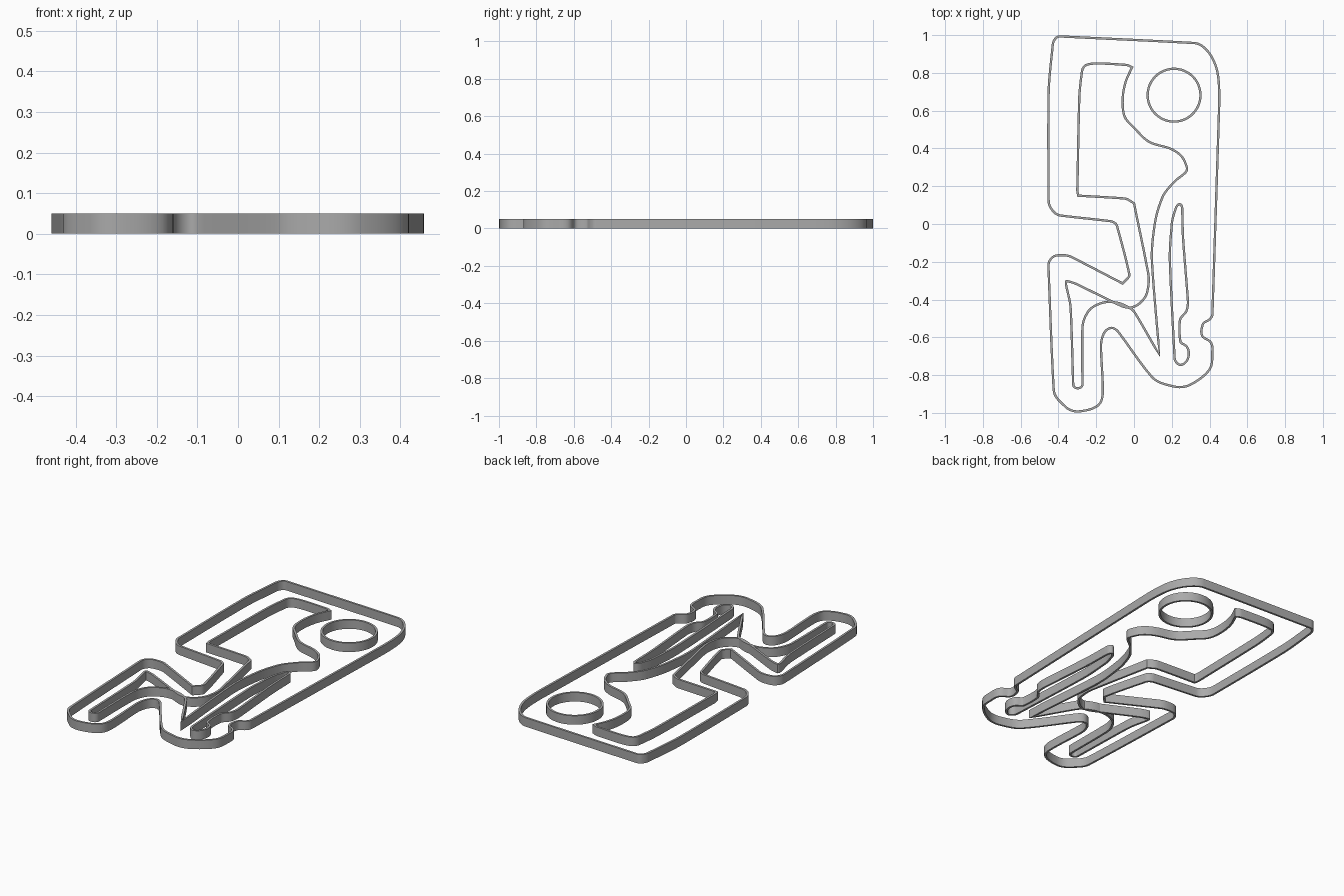
import bpy
import bmesh
from mathutils import Vector

HEIGHT = 0.05
THICK = 0.012
SHARP = True

cube = bpy.data.objects.get("Cube")
if cube:
    bpy.data.objects.remove(cube, do_unlink=True)

grey = bpy.data.materials.new("plain_grey")
grey.use_nodes = True
colour = (0.4, 0.4, 0.4, 1)
grey.diffuse_color = colour
grey.node_tree.nodes["Principled BSDF"].inputs["Base Color"].default_value = colour


def smooth_path(knots):
    """Closed path through knots given in hundredths; sharp knots stay corners."""
    points = [Vector(k[:2]) / 100 for k in knots]
    sharp = [len(k) > 2 for k in knots]
    count = len(points)
    # The longer neighbouring span sets the tangent, so straights stay straight
    tangents = []
    for i, p in enumerate(points):
        before = p - points[i - 1]
        after = points[(i + 1) % count] - p
        tangents.append((before * before.length + after * after.length).normalized())
    path = []
    for i, a in enumerate(points):
        j = (i + 1) % count
        b = points[j]
        span = b - a
        start = span if sharp[i] else tangents[i] * span.length
        end = span if sharp[j] else tangents[j] * span.length
        steps = 6
        for s in range(steps):
            t = s / steps
            u = 1 - t
            path.append(a * u * u * (1 + 2 * t) + b * t * t * (3 - 2 * t)
                        + start * t * u * u - end * t * t * u)
    return path


def wall(name, path):
    """Upright strip of even thickness following a closed path."""
    bm = bmesh.new()
    sections = []
    count = len(path)
    for i, p in enumerate(path):
        before = (p - path[i - 1]).normalized()
        after = (path[(i + 1) % count] - p).normalized()
        n1 = Vector((before.y, -before.x))
        n2 = Vector((after.y, -after.x))
        mid = (n1 + n2).normalized()
        offset = mid * (THICK / 2) / max(mid.dot(n1), 0.6)
        outer, inner = p + offset, p - offset
        sections.append([bm.verts.new((q.x, q.y, z)) for q, z in
                         ((outer, 0), (outer, HEIGHT), (inner, HEIGHT), (inner, 0))])
    for i, a in enumerate(sections):
        b = sections[(i + 1) % count]
        for k in range(4):
            m = (k + 1) % 4
            bm.faces.new((a[k], b[k], b[m], a[m]))
    bmesh.ops.recalc_face_normals(bm, faces=bm.faces)
    mesh = bpy.data.meshes.new(name)
    bm.to_mesh(mesh)
    bm.free()
    mesh.materials.append(grey)
    obj = bpy.data.objects.new(name, mesh)
    bpy.context.collection.objects.link(obj)
    bpy.ops.object.select_all(action="DESELECT")
    obj.select_set(True)
    bpy.context.view_layer.objects.active = obj
    bpy.ops.object.shade_smooth_by_angle(angle=0.6)
    return obj


# Outer silhouette, clockwise from the back left corner
outline = [
    (-39, 99.3), (32, 95.8), (39, 91.5), (43.5, 83), (45, 73), (45, 60),
    (41.5, -48), (40, -50.5), (36.5, -53), (36, -59), (40.5, -62.5),
    (41.5, -67), (40, -77), (30, -85), (21, -86), (9.5, -81),
    (-8, -57.5), (-12, -55), (-16, -58), (-17.5, -65), (-16.5, -88),
    (-19, -96), (-29, -99.2), (-36, -97), (-42.5, -88), (-45.3, -22),
    (-43, -17.5), (-38, -16.5), (-33, -17.5), (-6, -31.5, SHARP),
    (-2.5, -26.5), (-9, -1), (-12.5, 1.5), (-39, 4.5), (-43, 7),
    (-45.2, 12), (-45.2, 69), (-43, 95), (-41.5, 98.3),
]

# Figure contour: head side, back, arch, leg loop, then the frame
figure = [
    (-1, 83, SHARP), (-4.5, 75), (-6, 66), (-5, 57), (0, 51), (8, 43.5),
    (19, 40), (25, 36), (28, 30), (27, 27), (21, 22), (15, 14), (11, 0),
    (9.5, -20), (13.5, -69.5, SHARP), (0.5, -47), (-4, -43.5), (-10, -41.5),
    (-17, -41.8), (-24, -46), (-27.3, -55), (-27.3, -85), (-28.5, -86.7),
    (-31, -86.7), (-32.2, -85), (-33.5, -45), (-36, -32), (-35.5, -30.2),
    (-30, -32), (-10, -41.8), (-3, -44.3), (3, -42), (7, -36), (7.5, -26),
    (0, 11, SHARP), (-5, 13.5), (-29.5, 15, SHARP), (-30, 18), (-29, 66),
    (-27.5, 81), (-25, 84.3), (-18, 85), (-4, 84.2),
]

# Slender arm opening with a rounded hand
arm = [
    (24, 10.5), (25.5, 8.5), (26, -8), (28.5, -40), (27.8, -46), (24.3, -51),
    (24.5, -62), (28, -65), (29, -69), (27.5, -73), (24, -74.5),
    (21.5, -71), (19, -20), (20, 0), (22, 8),
]

# Round eye ring, from four quarter points refined by rotation
eye_centre = Vector((0.212, 0.682))
eye = []
spoke = Vector((0.14, 0, 0))
for i in range(48):
    eye.append(eye_centre + spoke.xy)
    spoke.rotate(Vector((0, 1, 0)).rotation_difference(Vector((0.1317, 1, 0))))

for name, knots in (("outer_wall", outline), ("figure_wall", figure), ("arm_wall", arm)):
    wall(name, smooth_path(knots))
wall("eye_ring", eye)
